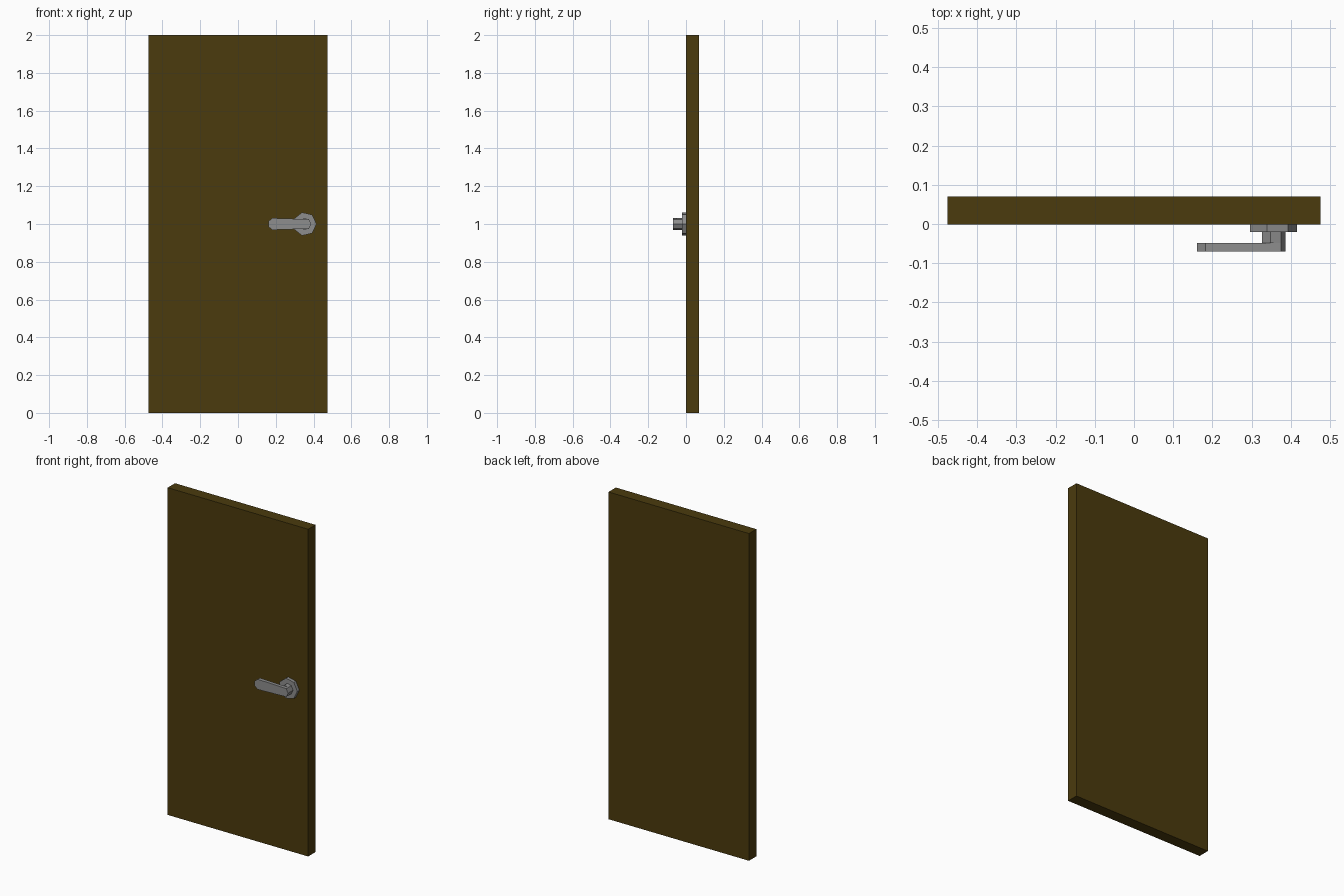
import bpy, math

if "Cube" in bpy.data.objects:
    bpy.data.objects.remove(bpy.data.objects["Cube"])

def material(name, rgb):
    m = bpy.data.materials.new(name)
    m.diffuse_color = (*rgb, 1)
    m.use_nodes = True
    m.node_tree.nodes["Principled BSDF"].inputs["Base Color"].default_value = m.diffuse_color
    return m

wood = material("dark_wood", (0.07, 0.043, 0.004))
metal = material("grey_metal", (0.27, 0.27, 0.27))

def prism(name, outline, y_front, y_back, mat):
    """Extrude an (x, z) outline, counter-clockwise seen from the front, along y."""
    n = len(outline)
    verts = [(x, y, z) for y in (y_front, y_back) for x, z in outline]
    faces = [tuple(range(n)), tuple(range(2 * n - 1, n - 1, -1))]
    faces += [(i, i + n, (i + 1) % n + n, (i + 1) % n) for i in range(n)]
    mesh = bpy.data.meshes.new(name)
    mesh.from_pydata(verts, [], faces)
    mesh.materials.append(mat)
    ob = bpy.data.objects.new(name, mesh)
    bpy.context.collection.objects.link(ob)
    return ob

def heptagon(cx, cz, r):
    return [(cx + r * math.cos(math.tau * i / 7), cz + r * math.sin(math.tau * i / 7))
            for i in range(7)]

# Door slab
prism("door_panel", [(-0.475, 0), (0.475, 0), (0.475, 2), (-0.475, 2)], -0.001, 0.07, wood)

# Seven-sided rosette and neck
prism("handle_rosette", heptagon(0.353, 1, 0.063), -0.021, -0.001, metal)
neck = heptagon(0.355, 1, 0.032)
prism("handle_neck", neck, -0.049, -0.021, metal)

# Lever: the neck outline with its left corners pulled sideways
lever = [(x - 0.166, z) if 2 <= i <= 5 else (x, z) for i, (x, z) in enumerate(neck)]
prism("handle_lever", lever, -0.07, -0.049, metal)
